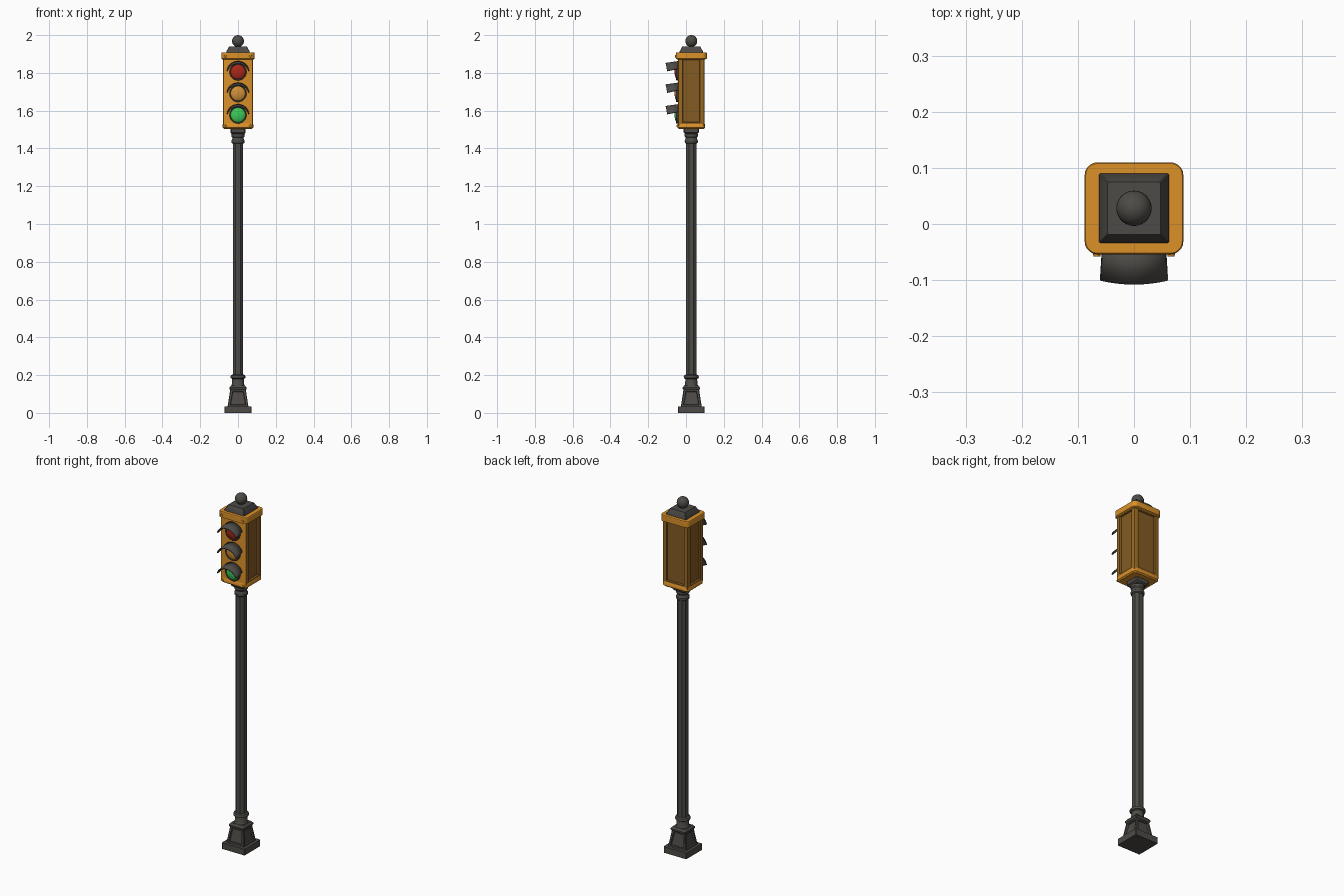
import bpy, bmesh, math
from mathutils import Matrix, Vector

cube = bpy.data.objects.get("Cube")
if cube:
    bpy.data.objects.remove(cube)

CY = 0.028  # post axis in y


def material(name, rgb):
    m = bpy.data.materials.new(name)
    m.use_nodes = True
    m.diffuse_color = (*rgb, 1)
    m.node_tree.nodes["Principled BSDF"].inputs["Base Color"].default_value = (*rgb, 1)
    return m


IRON = material("dark_iron", (0.075, 0.07, 0.062))
OCHRE = material("ochre_paint", (0.71, 0.285, 0.022))
BROWN = material("brown_paint", (0.32, 0.14, 0.016))
UMBER = material("umber_panel", (0.23, 0.105, 0.016))
RED = material("red_glass", (0.42, 0.02, 0.008))
AMBER = material("amber_glass", (0.63, 0.275, 0.04))
GREEN = material("green_glass", (0.045, 0.58, 0.095))


def finish(name, bm, *mats):
    bmesh.ops.recalc_face_normals(bm, faces=bm.faces)
    mesh = bpy.data.meshes.new(name)
    bm.to_mesh(mesh)
    bm.free()
    for mat in mats:
        mesh.materials.append(mat)
    ob = bpy.data.objects.new(name, mesh)
    bpy.context.collection.objects.link(ob)
    bpy.ops.object.select_all(action='DESELECT')
    ob.select_set(True)
    bpy.context.view_layer.objects.active = ob
    bpy.ops.object.shade_smooth_by_angle(angle=math.radians(32))
    return ob


def loft(name, mats, rings, segs, panel=None):
    """Stack rounded rectangles (half x, half y, corner radius, z); panel = (border, depth, sides).
    Extra materials cover the faces off the front, then the panels."""
    bm = bmesh.new()
    loops = []
    for hx, hy, r, z in rings:
        loop = []
        for q, (sx, sy) in enumerate(((1, 1), (-1, 1), (-1, -1), (1, -1))):
            for i in range(segs + 1):
                a = math.pi / 2 * (q + i / segs)
                loop.append(bm.verts.new((sx * (hx - r) + r * math.cos(a),
                                          CY + sy * (hy - r) + r * math.sin(a), z)))
        loops.append(loop)
    n = len(loops[0])
    for low, high in zip(loops, loops[1:]):
        for i in range(n):
            j = (i + 1) % n
            bm.faces.new((low[i], low[j], high[j], high[i]))
    bm.faces.new(loops[0])
    bm.faces.new(loops[-1])
    bmesh.ops.recalc_face_normals(bm, faces=bm.faces)
    if len(mats) > 1:
        for f in bm.faces:
            f.material_index = 0 if f.normal.y < -0.5 else 1
    if panel:
        border, depth, sides = panel
        faces = [f for f in bm.faces if any(f.normal.dot(Vector(s)) > 0.95 for s in sides)]
        bmesh.ops.inset_individual(bm, faces=faces, thickness=border)
        walls = bmesh.ops.inset_individual(bm, faces=faces, thickness=0.003, depth=-depth)["faces"]
        for f in faces + walls:
            f.material_index = len(mats) - 1
    return finish(name, bm, *mats)


def square(rings, r=0.003):
    return [(h, h, r, z) for h, z in rings]


def rounded(rings, factor=0.9999):
    return [(h, h, h * factor, z) for h, z in rings]


LEFT, RIGHT, BACK, FRONT = (1, 0, 0), (-1, 0, 0), (0, 1, 0), (0, -1, 0)

# Base and post
loft("base_plinth", [IRON], square([(0.071, 0), (0.071, 0.035)]), 1)
loft("base_pedestal", [IRON], square([(0.055, 0.034), (0.041, 0.125)]), 1,
     (0.014, 0.009, (LEFT, RIGHT, BACK, FRONT)))
loft("base_ledge", [IRON], square([(0.042, 0.122), (0.046, 0.128), (0.046, 0.134), (0.038, 0.144)]), 1)
loft("base_neck", [IRON], rounded([(0.038, 0.14), (0.033, 0.15), (0.031, 0.18), (0.039, 0.184),
                                   (0.04, 0.192), (0.037, 0.199), (0.028, 0.203)]), 6)
loft("post", [IRON], rounded([(0.027, 0.195), (0.027, 1.45)], 0.52), 1)
loft("top_collar", [IRON], rounded([(0.028, 1.425), (0.034, 1.43), (0.035, 1.442), (0.03, 1.45), (0.03, 1.458),
                                    (0.035, 1.464), (0.036, 1.472), (0.032, 1.482)]), 6)
loft("housing_bracket", [IRON], square([(0.032, 1.476), (0.04, 1.484), (0.04, 1.51)], 0.005), 1)

# Signal housing: bright front, darker sides and back with recessed panels
loft("housing_body", [OCHRE, BROWN, UMBER], [(0.079, 0.07, 0.006, z) for z in (1.52, 1.888)], 2,
     (0.026, 0.01, (LEFT, RIGHT, BACK)))
loft("housing_foot", [OCHRE], [(0.074, 0.066, 0.015, 1.504), (0.081, 0.073, 0.018, 1.51),
                               (0.081, 0.073, 0.018, 1.526), (0.078, 0.069, 0.014, 1.533)], 4)
loft("housing_cap", [OCHRE], [(0.08, 0.072, 0.015, 1.87), (0.088, 0.082, 0.023, 1.875),
                              (0.088, 0.082, 0.023, 1.905), (0.086, 0.08, 0.021, 1.908)], 5)
loft("roof", [IRON], square([(0.062, 1.906), (0.062, 1.913), (0.047, 1.94)], 0.002), 1)

# Ball finial
bm = bmesh.new()
bmesh.ops.create_uvsphere(bm, u_segments=28, v_segments=16, radius=0.0315,
                          matrix=Matrix.Translation((0, CY, 1.9685)))
finish("finial", bm, IRON)

FACE = CY - 0.07  # front of the housing
TURN = Matrix.Rotation(math.pi / 2, 4, 'X')


def bezel(name, z):
    bm = bmesh.new()
    steps = 36
    profile = [(0.045, 0.002), (0.045, -0.008), (0.043, -0.011), (0.039, -0.009), (0.039, 0.002)]
    rows = [[bm.verts.new((r * math.cos(a), FACE + y, z + r * math.sin(a))) for r, y in profile]
            for a in (math.tau * i / steps for i in range(steps))]
    for i in range(steps):
        a, b = rows[i], rows[(i + 1) % steps]
        for k in range(len(profile)):
            m = (k + 1) % len(profile)
            bm.faces.new((a[k], a[m], b[m], b[k]))
    finish(name, bm, IRON)


def visor(name, z):
    bm = bmesh.new()
    steps = 20
    rows = []
    for i in range(steps + 1):
        a = math.radians(18 + 144 * i / steps)
        s, c = math.sin(a), math.cos(a)
        rows.append((bm.verts.new((0.06 * c, FACE + 0.003, z + 0.058 * s)),
                     bm.verts.new((0.064 * c, -0.1 - 0.008 * s * s, z - 0.014 + 0.062 * s))))
    for a, b in zip(rows, rows[1:]):
        bm.faces.new((a[0], b[0], b[1], a[1]))
    ob = finish(name, bm, IRON)
    thick = ob.modifiers.new("thickness", 'SOLIDIFY')
    thick.thickness = 0.006
    thick.offset = -1


# Three lamps, each with lens, bezel and visor
for name, z, mat in (("red", 1.805, RED), ("amber", 1.691, AMBER), ("green", 1.577, GREEN)):
    bm = bmesh.new()
    bmesh.ops.create_uvsphere(bm, u_segments=28, v_segments=16, radius=0.0405, matrix=TURN)
    bmesh.ops.scale(bm, vec=(1, 0.38, 1), verts=bm.verts)
    bmesh.ops.translate(bm, vec=(0, FACE - 0.003, z), verts=bm.verts)
    finish(name + "_lens", bm, mat)
    bezel(name + "_bezel", z)
    visor(name + "_visor", z)

# Corner screws on cap and foot
for side, x in (("left", 0.066), ("right", -0.066)):
    for level, y, z in (("upper", CY - 0.082, 1.889), ("lower", CY - 0.073, 1.519)):
        bm = bmesh.new()
        bmesh.ops.create_cone(bm, cap_ends=True, segments=14, radius1=0.008, radius2=0.006, depth=0.008,
                              matrix=Matrix.Translation((x, y, z)) @ TURN)
        finish(f"{level}_{side}_screw", bm, OCHRE)
